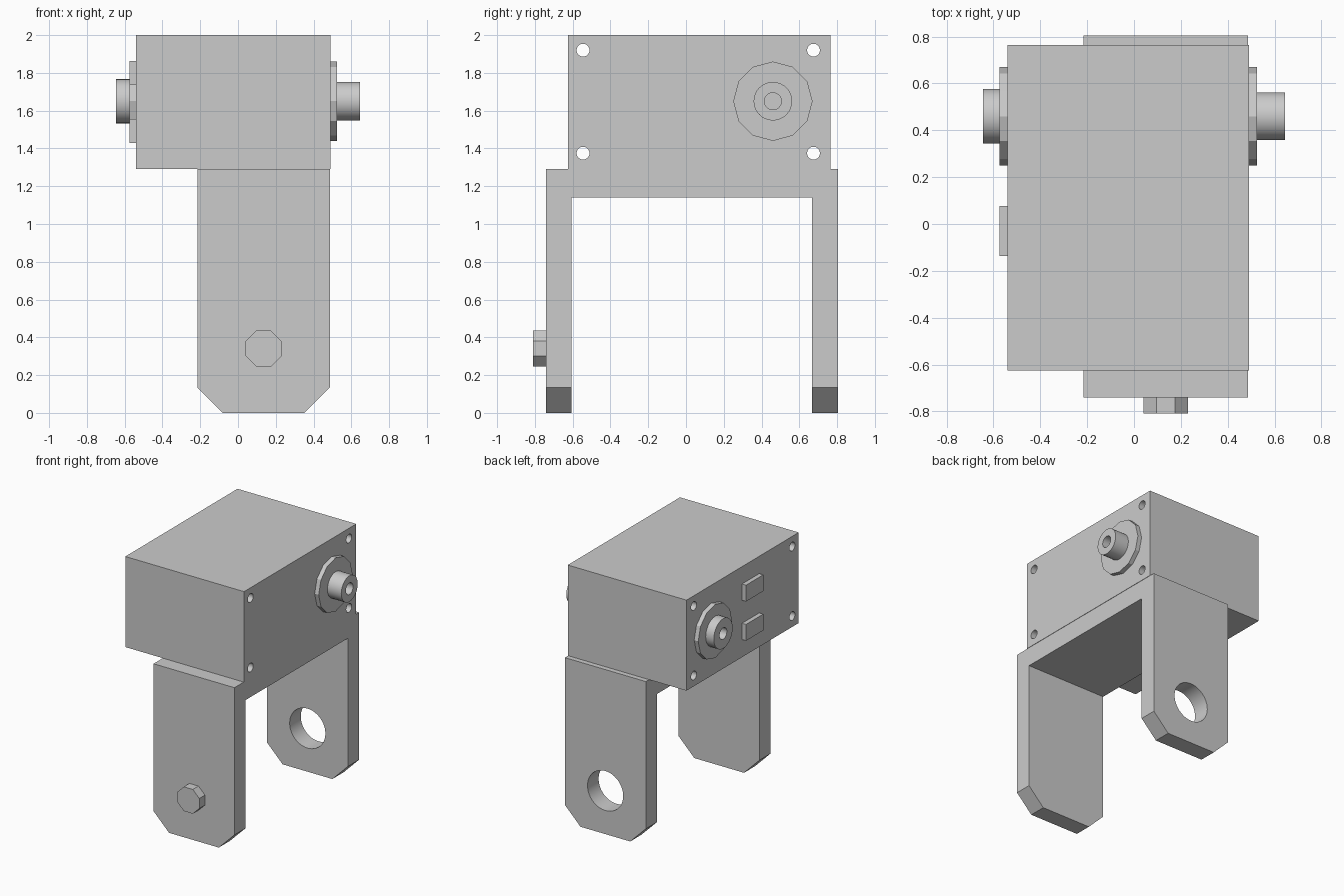
import bpy
import bmesh
from math import cos, sin, pi, radians
from mathutils import Matrix, Vector

if "Cube" in bpy.data.objects:
    bpy.data.objects.remove(bpy.data.objects["Cube"], do_unlink=True)

grey = bpy.data.materials.new("plain grey")
grey.use_nodes = True
COLOUR = (0.6, 0.6, 0.6, 1)
grey.diffuse_color = COLOUR
grey.node_tree.nodes["Principled BSDF"].inputs["Base Color"].default_value = COLOUR


def finish(name, bm):
    bmesh.ops.recalc_face_normals(bm, faces=bm.faces)
    mesh = bpy.data.meshes.new(name)
    bm.to_mesh(mesh)
    bm.free()
    mesh.materials.append(grey)
    obj = bpy.data.objects.new(name, mesh)
    bpy.context.collection.objects.link(obj)
    return obj


def prism(name, points, along):
    """Close a ring of points and extrude it by a vector."""
    bm = bmesh.new()
    face = bm.faces.new([bm.verts.new(p) for p in points])
    new = bmesh.ops.extrude_face_region(bm, geom=[face], use_keep_orig=True)["geom"]
    verts = [v for v in new if isinstance(v, bmesh.types.BMVert)]
    bmesh.ops.translate(bm, verts=verts, vec=along)
    return finish(name, bm)


def box(name, x, y, z):
    ring = [(x[0], y[0], z[0]), (x[1], y[0], z[0]), (x[1], y[1], z[0]), (x[0], y[1], z[0])]
    return prism(name, ring, (0, 0, z[1] - z[0]))


def rod_x(name, x0, x1, y, z, r, sides=32):
    ring = [(x0, y + r * cos(2 * pi * i / sides), z + r * sin(2 * pi * i / sides))
            for i in range(sides)]
    return prism(name, ring, (x1 - x0, 0, 0))


def rod_y(name, y0, y1, x, z, r, sides=32, turn=0):
    ring = [(x + r * cos(turn + 2 * pi * i / sides), y0, z + r * sin(turn + 2 * pi * i / sides))
            for i in range(sides)]
    return prism(name, ring, (0, y1 - y0, 0))


def cut(obj, cutters):
    """Subtract the cutters, bake the result and remove them."""
    for c in cutters:
        mod = obj.modifiers.new("cut", "BOOLEAN")
        mod.operation = "DIFFERENCE"
        mod.solver = "EXACT"
        mod.object = c
        c.hide_render = True
    bpy.context.view_layer.update()
    baked = bpy.data.meshes.new_from_object(obj.evaluated_get(bpy.context.evaluated_depsgraph_get()))
    obj.modifiers.clear()
    obj.data = baked
    for c in cutters:
        bpy.data.objects.remove(c, do_unlink=True)


def smooth(obj):
    bpy.ops.object.select_all(action="DESELECT")
    obj.select_set(True)
    bpy.context.view_layer.objects.active = obj
    bpy.ops.object.shade_smooth_by_angle(angle=radians(25))


# Housing with four screw holes running right through
housing = box("housing", (-0.54, 0.49), (-0.625, 0.765), (1.29, 2.0))
cut(housing, [rod_x("screw_hole", -0.8, 0.8, y, z, 0.034)
              for y in (-0.545, 0.675) for z in (1.375, 1.92)])
smooth(housing)

# Fork bracket: chamfered outline, hollowed between the legs
L, R, C = -0.215, 0.487, 0.135
outline = [(L, C), (L + C, 0), (R - C, 0), (R, C), (R, 1.29), (L, 1.29)]
bracket = prism("fork_bracket", [(x, -0.74, z) for x, z in outline], (0, 1.545, 0))
cut(bracket, [box("leg_gap", (-1, 1), (-0.605, 0.667), (-0.5, 1.14)),
              rod_y("pivot_hole", 0.63, 0.9, 0.136, 0.34, 0.155, 48)])
smooth(bracket)

# Pivot bolt on the front leg
rod_y("pivot_bolt", -0.81, -0.73, 0.136, 0.34, 0.103, 8, pi / 8)

# Output shafts with flanges and centre bores on both sides
SHAFT_Y, SHAFT_Z = 0.46, 1.65
for side, inner, flange_end, radius in (("left", 0.48, 0.525, 0.102), ("right", -0.53, -0.575, 0.117)):
    tip = 0.645 if side == "left" else -0.645
    rod_x(side + "_flange", inner, flange_end, SHAFT_Y, SHAFT_Z, 0.21, 12)
    shaft = rod_x(side + "_shaft", flange_end, tip, SHAFT_Y, SHAFT_Z, radius)
    cut(shaft, [rod_x("bore", flange_end + (tip - flange_end) * 0.05, tip * 1.1,
                      SHAFT_Y, SHAFT_Z, 0.045)])
    smooth(shaft)

# Two raised connector plates on the right side
for name, z in (("upper_connector", 1.8), ("lower_connector", 1.492)):
    box(name, (-0.575, -0.53), (-0.137, 0.077), (z - 0.064, z + 0.064))
